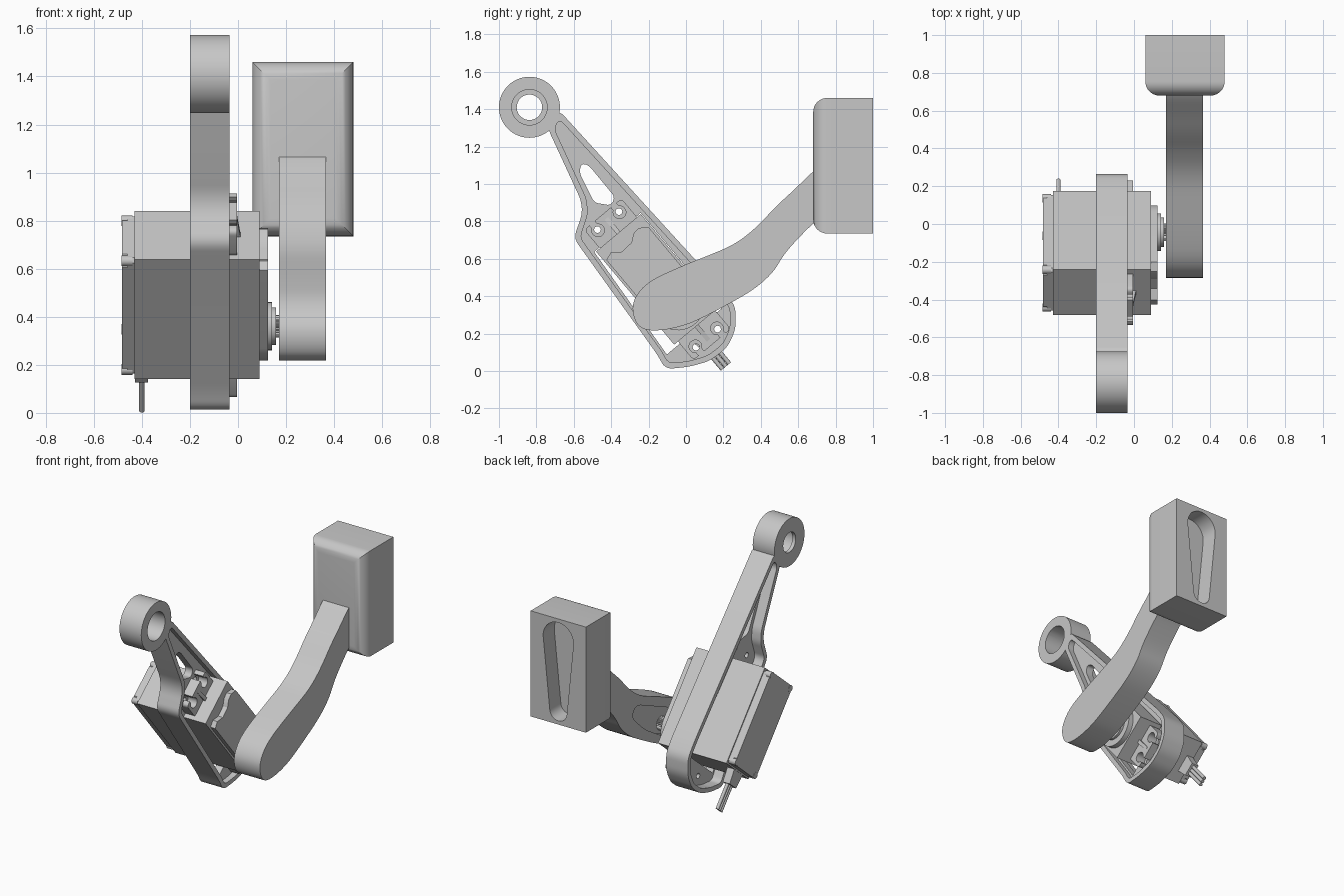
import bpy, bmesh, math
from mathutils import Vector

if "Cube" in bpy.data.objects:
    bpy.data.objects.remove(bpy.data.objects["Cube"])

grey = bpy.data.materials.new("plain grey")
grey.use_nodes = True
grey.diffuse_color = (0.57, 0.57, 0.57, 1)
grey.node_tree.nodes["Principled BSDF"].inputs["Base Color"].default_value = grey.diffuse_color

parts = []
ANGLE = math.radians(40)
TILT = dict(loc=(0, -0.1525, 0.49), rot=(ANGLE, 0, 0))  # motor frame


def rounded(points, d, n=5):
    """Round every corner, starting at most d (or half an edge) away from it."""
    out = []
    for i, p in enumerate(points):
        p, a, b = (Vector(q) for q in (p, points[i - 1], points[(i + 1) % len(points)]))
        s = p + (a - p) * min(0.5, d / (a - p).length)
        e = p + (b - p) * min(0.5, d / (b - p).length)
        for k in range(n + 1):
            t = k / n
            out.append(s * (1 - t) ** 2 + p * 2 * t * (1 - t) + e * t * t)
    return [q for i, q in enumerate(out) if (q - out[i - 1]).length > 1e-4]


def inset(points, d):
    """Move a clockwise outline inwards by d."""
    out = []
    for i, p in enumerate(points):
        p = Vector(p)
        e1 = (p - Vector(points[i - 1])).normalized()
        e2 = (Vector(points[(i + 1) % len(points)]) - p).normalized()
        n1, n2 = Vector((e1.y, -e1.x)), Vector((e2.y, -e2.x))
        out.append(p + (n1 + n2) * d / (1 + n1.dot(n2)))
    return out


def circle(y, z, r, n=40):
    return [(y + r * math.cos(math.tau * i / n), z + r * math.sin(math.tau * i / n)) for i in range(n)]


def rect(u, v, cu=0, cv=0):
    return [(cu - u, cv - v), (cu - u, cv + v), (cu + u, cv + v), (cu + u, cv - v)]


def finish(name, bm, loc, rot):
    bmesh.ops.recalc_face_normals(bm, faces=bm.faces)
    mesh = bpy.data.meshes.new(name)
    bm.to_mesh(mesh)
    bm.free()
    mesh.materials.append(grey)
    ob = bpy.data.objects.new(name, mesh)
    ob.location, ob.rotation_euler = loc, rot
    bpy.context.collection.objects.link(ob)
    parts.append(ob)
    return ob


def prism(name, points, x0, x1, loc=(0, 0, 0), rot=(0, 0, 0)):
    """Extrude a (y, z) outline from x0 to x1."""
    bm = bmesh.new()
    face = bm.faces.new([bm.verts.new((x0, p[0], p[1])) for p in points])
    new = bmesh.ops.extrude_face_region(bm, geom=[face])["geom"]
    bmesh.ops.translate(bm, vec=(x1 - x0, 0, 0), verts=[g for g in new if isinstance(g, bmesh.types.BMVert)])
    return finish(name, bm, loc, rot)


def boolean(ob, other, operation="DIFFERENCE"):
    bpy.context.view_layer.update()
    mod = ob.modifiers.new("shape", "BOOLEAN")
    mod.object, mod.operation, mod.solver = other, operation, "EXACT"
    with bpy.context.temp_override(object=ob, active_object=ob, selected_objects=[ob]):
        bpy.ops.object.modifier_apply(modifier=mod.name)
    parts.remove(other)
    bpy.data.objects.remove(other)


# Upper link: rimmed strut with an eye at the top
BACK, FRONT = -0.2, -0.035
strut = [(-0.74, 1.30), (-0.68, 1.395), (0.2, 0.43), (0.265, 0.345), (0.265, 0.22),
         (0.22, 0.125), (0.13, 0.055), (0.02, 0.023), (-0.11, 0.01), (-0.155, 0.09),
         (-0.55, 0.64), (-0.6, 0.71), (-0.555, 0.84), (-0.56, 0.91)]
link = prism("upper_link", rounded(strut, 0.04), BACK, FRONT)
eye = (-0.837, 1.41)
well = rounded(inset(strut, 0.03), 0.03)
boolean(link, prism("front_pocket", well, -0.075, 0.1))
boolean(link, prism("rear_pocket", well, -0.4, -0.13))
boolean(link, prism("eye", circle(*eye, 0.163, 64), BACK, FRONT), "UNION")
boolean(link, prism("eye_bore", circle(*eye, 0.068), -0.4, 0.1))
boolean(link, prism("eye_counterbore", circle(*eye, 0.095), -0.175, 0.1))
boolean(link, prism("window", rounded([(-0.56, 1.11), (-0.52, 1.1), (-0.38, 0.93), (-0.4, 0.885),
                                       (-0.49, 0.9), (-0.57, 1.06)], 0.025), -0.4, 0.1))
boolean(link, prism("motor_opening", [(-0.165, 0.33), (0.16, 0.33), (0.16, -0.34), (-0.22, -0.34)],
                    -0.4, 0.1, **TILT))
for u in (-0.075, 0.075):
    for v in (-0.41, 0.41):
        boolean(link, prism("screw_hole", circle(u, v, 0.018, 16), -0.4, 0.1, **TILT))

# Motor body, rear cover with clipped corners, and gear case
prism("motor_body", rect(0.156, 0.325), -0.43, 0.09, **TILT)
prism("motor_rear_rim", rounded(rect(0.148, 0.315), 0.015, 1), -0.46, -0.43, **TILT)
prism("motor_rear_cover", rounded(rect(0.148, 0.315), 0.04, 1), -0.483, -0.46, **TILT)
AXIS = -0.169
case_bottom = [(0.143 * math.cos(a), AXIS - 0.143 * math.sin(a))
               for a in (math.pi * i / 20 for i in range(21))]
prism("gear_case", case_bottom + [(-0.143, 0.255), (-0.1, 0.27), (-0.05, 0.235), (0.02, 0.24),
                                  (0.06, 0.27), (0.1, 0.275), (0.143, 0.245)], 0.09, 0.125, **TILT)
for u in (-0.13, 0.13):
    for v in (-0.295, 0.295):
        prism("rear_screw", circle(u, v, 0.022, 20), -0.485, -0.44, **TILT)

# Mounting tabs with open keyhole slots and a small gusset
for side, name in ((1, "upper_tab"), (-1, "lower_tab")):
    tab = prism(name, rounded(rect(0.13, 0.07, 0, side * 0.385), 0.025), -0.075, -0.005, **TILT)
    for u in (-0.075, 0.075):
        boolean(tab, prism("slot_hole", circle(u, side * 0.405, 0.034, 24), -0.2, 0.1, **TILT))
        boolean(tab, prism("slot_mouth", rect(0.018, 0.05, u, side * 0.46), -0.2, 0.1, **TILT))
    gusset = prism(name + "_gusset", rect(0.012, 0.055, 0, side * 0.37), -0.006, 0.012, **TILT)
    for vert in gusset.data.vertices:
        if vert.co.x > 0 and abs(vert.co.z) > 0.4:
            vert.co.x = -0.004

# Output shaft: stepped collar and toothed spline
prism("shaft_collar", circle(0, AXIS, 0.1, 48), 0.12, 0.142, **TILT)
prism("shaft_boss", circle(0, AXIS, 0.078, 48), 0.14, 0.158, **TILT)
teeth = [(r * math.cos(a), AXIS + r * math.sin(a))
         for i in range(48) for r, a in ((0.046 if i % 2 else 0.04, math.tau * i / 48),)]
prism("shaft_spline", teeth, 0.155, 0.24, **TILT)

# Cable grommet and three wires along the motor's long side
prism("cable_grommet", [(-0.08, -0.32), (0.04, -0.32), (0.025, -0.42), (-0.065, -0.42)],
      -0.428, -0.375, **TILT)
for k in (-1, 0, 1):
    side = -0.019 + 0.024 * k
    prism("wire", circle(0, 0, 0.0115, 12), 0.35, 0.592,
          loc=(-0.4, -0.1525 + side * math.cos(ANGLE), 0.49 + side * math.sin(ANGLE)),
          rot=(0, math.pi / 2 - ANGLE, math.pi / 2))
    wire = parts[-1]
    wire.rotation_euler = (0, math.pi / 2 - ANGLE, math.pi / 2)

# Lower leg: curved bar with a recess for the shaft
leg = prism("lower_leg", rounded([(-0.285, 0.29), (-0.285, 0.38), (-0.21, 0.475), (-0.05, 0.55), (0.1, 0.61),
                                  (0.26, 0.675), (0.38, 0.77), (0.48, 0.88), (0.58, 0.97), (0.7, 1.09),
                                  (0.8, 1.12), (0.8, 0.85), (0.7, 0.81), (0.6, 0.71), (0.52, 0.62),
                                  (0.47, 0.53), (0.37, 0.44), (0.25, 0.37), (0.1, 0.29), (0, 0.245),
                                  (-0.13, 0.215), (-0.24, 0.22)], 1), 0.17, 0.366)
boolean(leg, prism("leg_recess", rounded([(-0.24, 0.28), (-0.23, 0.4), (0, 0.5), (0.3, 0.63), (0.35, 0.56),
                                          (0.2, 0.42), (0, 0.3), (-0.15, 0.25)], 0.06), 0.1, 0.225))

# Foot block: rounded front edges, teardrop slot in the back
bm = bmesh.new()
bmesh.ops.create_cube(bm, size=1)
bmesh.ops.scale(bm, vec=(0.42, 0.32, 0.725), verts=bm.verts)
bmesh.ops.translate(bm, vec=(0.27, 0.84, 1.0975), verts=bm.verts)
front_edges = [e for e in bm.edges if all(v.co.y < 0.7 for v in e.verts)]
bmesh.ops.bevel(bm, geom=front_edges, offset=0.075, segments=8, profile=0.5, affect="EDGES")
foot = finish("foot_block", bm, (0, 0, 0), (0, 0, 0))
top_z, top_r, low_z, low_r = 1.32, 0.115, 0.825, 0.065
lean = math.asin((top_r - low_r) / (top_z - low_z))
slot = []
for z, r, start, sweep in ((top_z, top_r, -lean, math.pi + 2 * lean),
                           (low_z, low_r, math.pi + lean, math.pi - 2 * lean)):
    slot += [(r * math.cos(start + sweep * i / 16), z + r * math.sin(start + sweep * i / 16))
             for i in range(17)]
boolean(foot, prism("foot_slot", slot, 0.88, 1.2, loc=(0.27, 0, 0), rot=(0, 0, math.pi / 2)))

# Smooth curved walls, keep hard edges
bpy.ops.object.select_all(action="DESELECT")
for ob in parts:
    ob.select_set(True)
bpy.context.view_layer.objects.active = parts[0]
bpy.ops.object.shade_smooth_by_angle(angle=math.radians(30))
